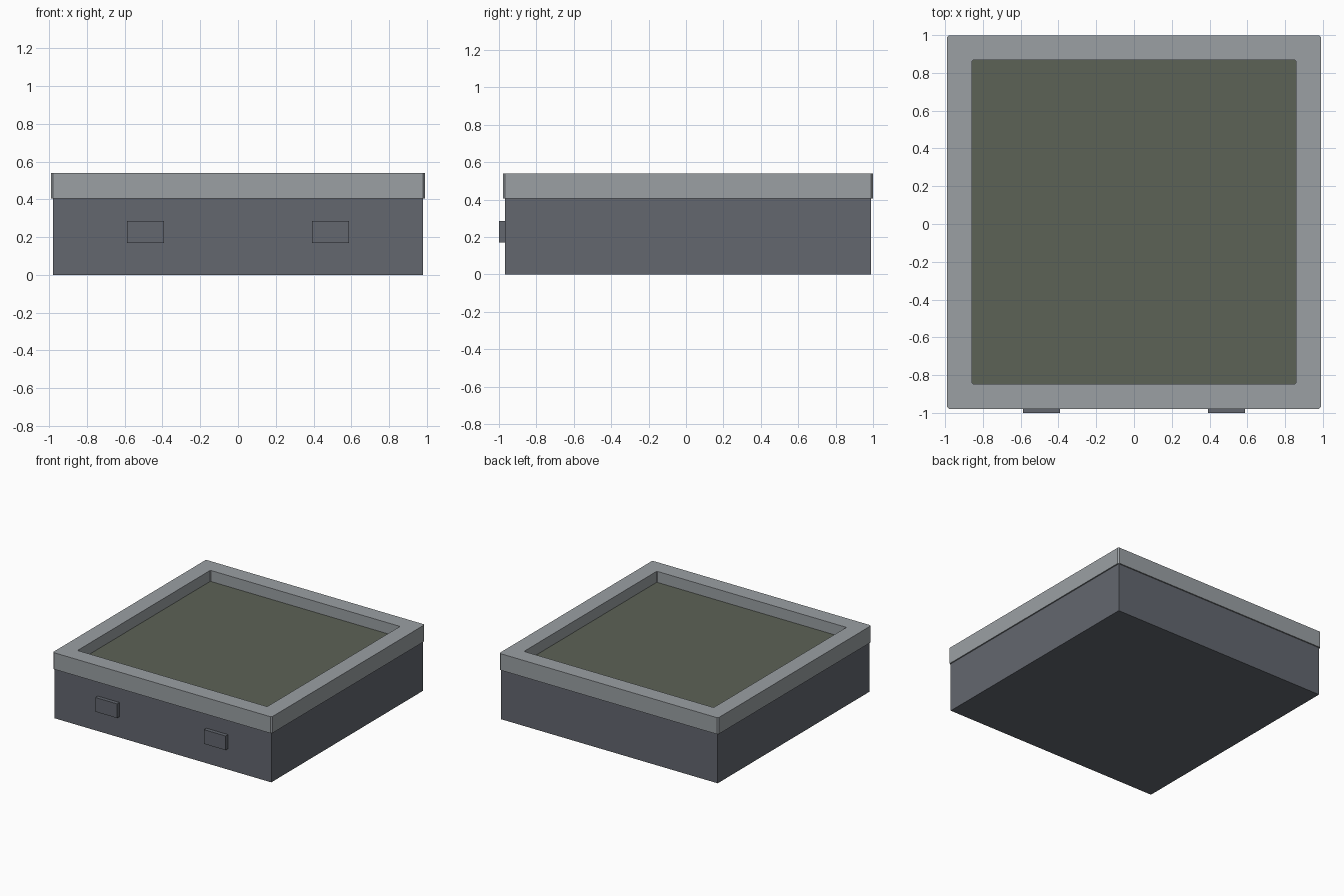
import bpy, bmesh

if "Cube" in bpy.data.objects:
    bpy.data.objects.remove(bpy.data.objects["Cube"])

CY = 0.01  # the box sits slightly back because the latches stick out in front


def srgb(r, g, b):
    f = lambda c: c / 12.92 if c <= 0.04045 else ((c + 0.055) / 1.055) ** 2.4
    return (f(r / 255), f(g / 255), f(b / 255), 1)


def material(name, colour):
    m = bpy.data.materials.new(name)
    m.diffuse_color = colour
    m.use_nodes = True
    m.node_tree.nodes["Principled BSDF"].inputs["Base Color"].default_value = m.diffuse_color
    return m


rim_grey = material("light_grey", srgb(155, 160, 164))
body_grey = material("slate_grey", srgb(99, 103, 111))
floor_green = material("moss_green", srgb(92, 98, 86))


def finish(name, bm, mat):
    bmesh.ops.recalc_face_normals(bm, faces=bm.faces)
    me = bpy.data.meshes.new(name)
    bm.to_mesh(me)
    bm.free()
    me.materials.append(mat)
    ob = bpy.data.objects.new(name, me)
    bpy.context.collection.objects.link(ob)
    return ob


def box(name, x, y, z, mat):
    """Box from (min, max) pairs."""
    bm = bmesh.new()
    bmesh.ops.create_cube(bm, size=1)
    for v in bm.verts:
        v.co = [r[0] if c < 0 else r[1] for c, r in zip(v.co, (x, y, z))]
    return finish(name, bm, mat)


def chamfered_square(h, c):
    """Outline of a square of half width h with corners cut by c."""
    k = h - c
    return [(k, -h), (h, -k), (h, k), (k, h), (-k, h), (-h, k), (-h, -k), (-k, -h)]


# Main body and the sunken floor inside the rim
box("body", (-0.979, 0.979), (CY - 0.979, CY + 0.979), (0, 0.405), body_grey)
box("sunken_floor", (-0.87, 0.87), (CY - 0.87, CY + 0.87), (0.40, 0.45), floor_green)

# Raised rim: a square ring with small corner chamfers
bm = bmesh.new()
loops = [[bm.verts.new((x, y + CY, z)) for x, y in chamfered_square(h, c)]
         for h, c, z in ((0.989, 0.01, 0.405), (0.989, 0.01, 0.54),
                         (0.857, 0.006, 0.54), (0.857, 0.006, 0.405))]
for a, b in zip(loops, loops[1:] + loops[:1]):
    for i in range(8):
        j = (i + 1) % 8
        bm.faces.new((a[i], a[j], b[j], b[i]))
finish("rim", bm, rim_grey)

# Two latch plates on the front
for side, name in ((-1, "left_latch"), (1, "right_latch")):
    x = sorted((side * 0.392, side * 0.588))
    box(name, x, (-1.0, -0.965), (0.17, 0.286), body_grey)
